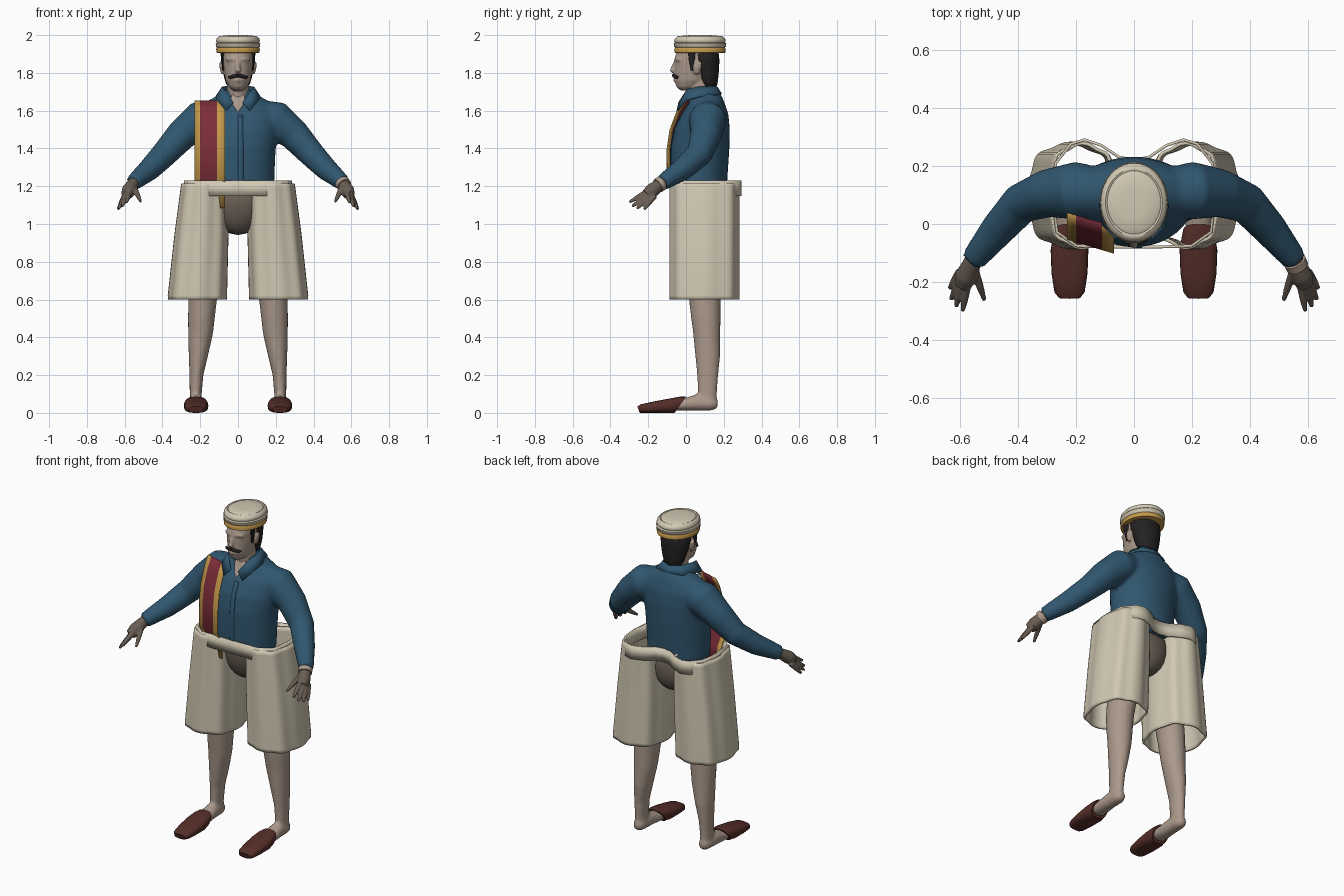
import bpy, bmesh, math
from mathutils import Vector

cube = bpy.data.objects.get("Cube")
if cube:
    bpy.data.objects.remove(cube, do_unlink=True)


def material(name, *rgb):
    m = bpy.data.materials.new(name)
    m.use_nodes = True
    m.diffuse_color = (*rgb, 1)
    bsdf = m.node_tree.nodes["Principled BSDF"]
    bsdf.inputs["Base Color"].default_value = (*rgb, 1)
    bsdf.inputs["Roughness"].default_value = 0.8
    return m


BLUE = material("shirt blue", .03, .095, .16)
CREAM = material("cream cloth", .64, .58, .45)
GOLD = material("gold trim", .55, .32, .07)
RED = material("sash red", .2, .027, .04)
BROWN = material("slipper brown", .09, .027, .021)
HAIR = material("hair black", .017, .015, .015)
SKIN = material("skin", .41, .32, .26)
TAN = material("shaded skin", .14, .11, .087)
Y, Z = Vector((0, 1, 0)), Vector((0, 0, 1))


def loft(bm, rings, n=20, power=2, ref=Y, flat=False, cap=True, fold=0):
    """Skin a row of rings (x, y, z, radius a, radius b)."""
    centres = [Vector(r[:3]) for r in rings]
    loops = []
    for i, r in enumerate(rings):
        t = Z if flat else (centres[min(i + 1, len(rings) - 1)] - centres[max(i - 1, 0)]).normalized()
        u = ref.cross(t).normalized()
        v = t.cross(u)
        loop = []
        for k in range(n):
            q = 2 * math.pi * k / n
            c, s = math.cos(q), math.sin(q)
            f = 1 - fold * (0.5 - 0.5 * math.cos(8 * q))
            a = math.copysign(abs(c) ** (2 / power), c) * r[3] * f
            b = math.copysign(abs(s) ** (2 / power), s) * r[-1] * f
            loop.append(bm.verts.new(centres[i] + u * a + v * b))
        loops.append(loop)
    for p, q in zip(loops, loops[1:]):
        for k in range(n):
            bm.faces.new((p[k], p[(k + 1) % n], q[(k + 1) % n], q[k]))
    if cap:
        bm.faces.new(loops[0][::-1])
        bm.faces.new(loops[-1])


def stack(bm, rows, x=0, **kw):
    """Upright loft from rows of (z, y centre, x radius, y radius)."""
    loft(bm, [(x, y, z, a, b) for z, y, a, b in rows], flat=True, **kw)


def strip(bm, rows):
    """Quad sheet through rows of points."""
    grid = [[bm.verts.new(p) for p in row] for row in rows]
    for p, q in zip(grid, grid[1:]):
        for k in range(len(p) - 1):
            bm.faces.new((p[k], p[k + 1], q[k + 1], q[k]))


def finish(name, bm, *mats, voxel=0, thick=0, mirror=False, subdiv=0, wrap=None, smooth=True):
    bmesh.ops.recalc_face_normals(bm, faces=bm.faces)
    me = bpy.data.meshes.new(name)
    bm.to_mesh(me)
    bm.free()
    for m in mats:
        me.materials.append(m)
    ob = bpy.data.objects.new(name, me)
    bpy.context.collection.objects.link(ob)
    if smooth:
        bpy.context.view_layer.objects.active = ob
        bpy.ops.object.select_all(action='DESELECT')
        ob.select_set(True)
        bpy.ops.object.shade_smooth_by_angle(angle=math.radians(50))
    if voxel:
        r = ob.modifiers.new("Blend", 'REMESH')
        r.mode, r.voxel_size, r.use_smooth_shade = 'VOXEL', voxel, True
        s = ob.modifiers.new("Soften", 'SMOOTH')
        s.factor, s.iterations = 0.5, 4
    if subdiv:
        ob.modifiers.new("Round", 'SUBSURF').levels = subdiv
        ob.modifiers["Round"].render_levels = subdiv
    if wrap:
        w = ob.modifiers.new("Wrap", 'SHRINKWRAP')
        w.target, w.offset, w.wrap_mode = wrap, 0.005, 'ABOVE_SURFACE'
    if thick:
        ob.modifiers.new("Thickness", 'SOLIDIFY').thickness = thick
    if mirror:
        ob.modifiers.new("Mirror", 'MIRROR')
    return ob


# Shirt: torso and both sleeves blended together
bm = bmesh.new()
stack(bm, [(1.16, .07, .19, .145), (1.25, .07, .193, .15), (1.4, .075, .2, .155), (1.5, .085, .215, .147),
           (1.58, .1, .22, .125), (1.64, .11, .18, .095), (1.68, .11, .11, .078), (1.71, .1, .075, .07)], n=32)
for s in (1, -1):
    loft(bm, [(s * .1, .11, 1.58, .08), (s * .2, .115, 1.553, .1), (s * .3, .105, 1.47, .083),
              (s * .39, .07, 1.37, .07), (s * .47, -.02, 1.288, .06), (s * .555, -.125, 1.218, .043)])
shirt = finish("shirt", bm, BLUE, voxel=.012)

# Open neck and button strip, wrapped on the shirt
bm = bmesh.new()
strip(bm, [[(k / 4 * w, -.03, z) for k in range(-4, 5)]
           for z, w in ((1.71, .055), (1.68, .045), (1.65, .028), (1.62, .012), (1.6, .002))])
finish("open_neck", bm, SKIN, wrap=shirt, thick=.003)
bm = bmesh.new()
strip(bm, [[(x, -.08, 1.6 - .03 * i) for x in (0, .014, .028)] for i in range(14)])
finish("button_strip", bm, BLUE, wrap=shirt, thick=.004)

# Collar
bm = bmesh.new()
strip(bm, [[(0, .168, 1.725), (.06, .145, 1.73), (.085, .07, 1.728), (.075, .005, 1.715), (.025, -.04, 1.645)],
           [(0, .19, 1.69), (.09, .165, 1.685), (.12, .07, 1.675), (.11, -.005, 1.655), (.065, -.05, 1.6)]])
finish("collar", bm, BLUE, thick=.008, mirror=True)

# Sash: three lengthwise stripes
bm = bmesh.new()
strip(bm, [[(x, y - .3 * (x + .15), z) for x in (-.23, -.2, -.11, -.07)]
           for z, y in ((1.655, .01), (1.6, -.025), (1.5, -.063), (1.4, -.078), (1.25, -.078),
                        (1.2, -.045), (1.085, -.035))])
for f in bm.faces:
    f.material_index = int(-.2 < f.calc_center_median().x < -.11)
finish("sash", bm, GOLD, RED, thick=.006)

# Hands with five fingers
bm = bmesh.new()
loft(bm, [(.54, -.1, 1.23, .032), (.56, -.14, 1.207, .032), (.578, -.18, 1.177, .038), (.59, -.21, 1.155, .03)])
for base, tip in (((.55, -.155, 1.195), (.515, -.262, 1.118)), ((.573, -.2, 1.175), (.59, -.3, 1.115)),
                  ((.588, -.195, 1.16), (.613, -.285, 1.093)), ((.598, -.185, 1.15), (.63, -.26, 1.082)),
                  ((.6, -.165, 1.15), (.635, -.222, 1.078))):
    a, b = Vector(base), Vector(tip)
    loft(bm, [(*a, .016), (*a.lerp(b, .6), .013), (*b, .008)], n=10)
finish("hands", bm, TAN, voxel=.005, mirror=True)

# Loose cuff on the left wrist
bm = bmesh.new()
loft(bm, [(.553, -.128, 1.217, .04), (.563, -.148, 1.203, .039)])
finish("left_cuff", bm, SKIN)

# Head and neck
bm = bmesh.new()
stack(bm, [(1.707, .0, .025, .03), (1.725, .01, .048, .06), (1.76, .03, .066, .092), (1.82, .045, .077, .106),
           (1.88, .05, .082, .11), (1.94, .06, .08, .1)], n=28)
stack(bm, [(1.6, .09, .062, .062), (1.68, .08, .058, .06), (1.77, .07, .058, .06)])
loft(bm, [(0, -.052, 1.87, .009), (0, -.066, 1.835, .011), (0, -.073, 1.812, .015), (0, -.06, 1.803, .01)], n=10)
loft(bm, [(-.026, -.048, 1.762, .009), (0, -.058, 1.762, .011), (.026, -.048, 1.762, .009)], n=10)
for s in (1, -1):
    loft(bm, [(s * .012, -.054, 1.868, .009), (s * .035, -.048, 1.874, .01), (s * .058, -.03, 1.868, .009)], n=10)
    loft(bm, [(s * .08, .055, 1.795, .01, .012), (s * .086, .06, 1.83, .012, .024),
              (s * .088, .066, 1.858, .01, .02)], n=12)
finish("head", bm, SKIN, voxel=.006)

# Hair, sideburns and moustache
bm = bmesh.new()
stack(bm, [(1.7, .13, .04, .025), (1.74, .12, .066, .048), (1.8, .112, .08, .062), (1.86, .1, .091, .078),
           (1.94, .09, .096, .088)], n=28)
finish("hair", bm, HAIR, subdiv=1)
bm = bmesh.new()
loft(bm, [(.08, .03, 1.92, .014, .022), (.08, .03, 1.86, .008, .016), (.076, .032, 1.81, .006, .008)], n=10)
finish("sideburns", bm, HAIR, mirror=True)
bm = bmesh.new()
loft(bm, [(0, -.066, 1.786, .009), (.025, -.061, 1.782, .01), (.042, -.048, 1.776, .008),
          (.052, -.042, 1.781, .003)], n=10)
finish("moustache", bm, HAIR, mirror=True)

# Round hat with gold band
bm = bmesh.new()
stack(bm, [(z, .074, .117 * r, .138 * r) for z, r in
           ((1.905, .9), (1.907, .97), (1.926, .99), (1.934, .95), (1.938, .99), (1.956, 1.01), (1.962, .96),
            (1.968, .99), (1.98, .97), (1.99, .9), (1.994, .84), (1.991, .79), (1.996, .72), (2, .4), (2, .05))], n=40)
for f in bm.faces:
    f.material_index = int(f.calc_center_median().z < 1.933)
finish("hat", bm, CREAM, GOLD)

# Hips, legs and feet
bm = bmesh.new()
stack(bm, [(1.2, .08, .16, .11), (1.1, .09, .165, .125), (1.0, .1, .12, .11), (.94, .1, .05, .06)], n=24)
finish("hips", bm, TAN, subdiv=1)
bm = bmesh.new()
loft(bm, [(x, y, z, a, b) for z, x, y, a, b in
          ((.03, .222, .115, .034, .045), (.1, .224, .113, .032, .051), (.2, .22, .115, .037, .056),
           (.3, .21, .115, .051, .066), (.42, .198, .11, .066, .072), (.5, .194, .105, .071, .078),
           (.6, .187, .1, .076, .084), (.85, .15, .1, .085, .1), (1.08, .11, .1, .08, .1))], flat=True)
loft(bm, [(.224, .168, .045, .02, .022), (.224, .14, .048, .036, .036), (.224, .06, .055, .042, .044),
          (.222, -.02, .043, .048, .032), (.222, -.12, .035, .046, .022)], ref=Z)
finish("legs", bm, SKIN, voxel=.01, mirror=True)

# Slippers
bm = bmesh.new()
loft(bm, [(.222, y, h / 2, w, h / 2) for y, w, h in
          ((-.252, .038, .035), (-.235, .052, .046), (-.17, .062, .06), (-.09, .065, .075), (-.03, .06, .086),
           (0, .054, .086))], ref=Z, power=2.7, n=24)
for v in bm.verts:
    if v.co.y > -.06:
        v.co.y += (v.co.z - .086) * .7
finish("slippers", bm, BROWN, mirror=True)

# Wide folded trouser legs, open at both ends
bm = bmesh.new()
loft(bm, [(x, .098, z, w, .186) for z, x, w in
          ((1.215, .178, .122), (1.19, .18, .124), (.95, .193, .143), (.62, .215, .157), (.6, .215, .156))],
     flat=True, cap=False, power=2.5, n=64, fold=.06)
finish("trouser_legs", bm, CREAM, thick=.012, mirror=True)

# Waistband pinched at the middle
bm = bmesh.new()
outline = ((0, -.085), (.13, -.083), (.2, -.08), (.27, -.03), (.285, .1), (.275, .21), (.22, .28), (.17, .295),
           (.11, .275), (.05, .235), (0, .225))
strip(bm, [[(x, y, z) for x, y in outline] for z in (1.148, 1.23)])
finish("waistband", bm, CREAM, thick=.01, mirror=True)
